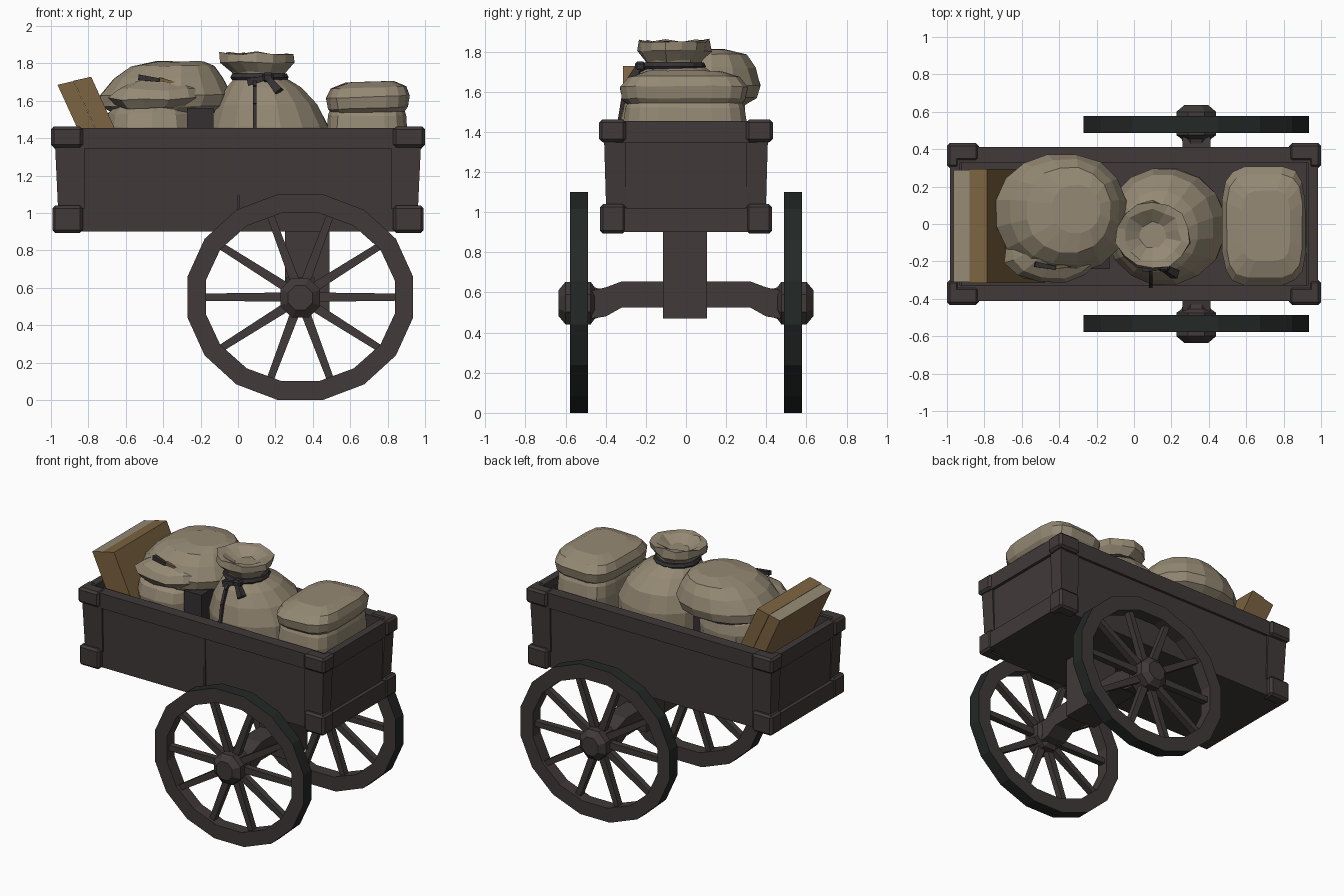
import bpy, bmesh, math, random
from mathutils import Vector, Matrix

if "Cube" in bpy.data.objects:
    bpy.data.objects.remove(bpy.data.objects["Cube"])
random.seed(4)

def material(name, rgb):
    m = bpy.data.materials.new(name)
    m.diffuse_color = (*rgb, 1)
    m.use_nodes = True
    m.node_tree.nodes["Principled BSDF"].inputs["Base Color"].default_value = m.diffuse_color
    return m

WOOD = material("dark_wood", (0.052, 0.041, 0.041))
IRON = material("tyre_black", (0.017, 0.021, 0.020))
SACK = material("sack_cloth", (0.30, 0.25, 0.175))
CRATE = material("brown_board", (0.20, 0.125, 0.052))
CORD = material("dark_cord", (0.035, 0.030, 0.032))

def finish(name, bm, *mats):
    bmesh.ops.recalc_face_normals(bm, faces=bm.faces)
    me = bpy.data.meshes.new(name)
    bm.to_mesh(me)
    bm.free()
    for m in mats:
        me.materials.append(m)
    ob = bpy.data.objects.new(name, me)
    bpy.context.collection.objects.link(ob)
    return ob

def skin(bm, rings, caps=True, closed=False):
    """Join rings of points with quads."""
    rows = [[bm.verts.new(p) for p in r] for r in rings]
    n = len(rows[0])
    faces = []
    for k in range(len(rows) if closed else len(rows) - 1):
        a, b = rows[k], rows[(k + 1) % len(rows)]
        for i in range(n):
            j = (i + 1) % n
            faces.append(bm.faces.new((a[i], a[j], b[j], b[i])))
    if caps and not closed:
        faces += [bm.faces.new(rows[0]), bm.faces.new(rows[-1])]
    return faces

def rect(x0, x1, y0, y1, z):
    return [(x0, y0, z), (x1, y0, z), (x1, y1, z), (x0, y1, z)]

def box(bm, x0, x1, y0, y1, z0, z1, bevel=0):
    t = bmesh.new()
    skin(t, [rect(x0, x1, y0, y1, z0), rect(x0, x1, y0, y1, z1)])
    if bevel:
        bmesh.ops.bevel(t, geom=t.edges[:], offset=bevel, segments=1, affect='EDGES')
    me = bpy.data.meshes.new("tmp")
    t.to_mesh(me)
    t.free()
    bm.from_mesh(me)
    bpy.data.meshes.remove(me)

def beam(bm, p, q, w0, w1, d=None):
    """Tapered square bar from p to q."""
    p, q = Vector(p), Vector(q)
    ax = (q - p).normalized()
    u = ax.cross(Vector((0, 1, 0))).normalized()
    v = ax.cross(u)
    sq = ((-1, -1), (1, -1), (1, 1), (-1, 1))
    skin(bm, [[c + u * a * w / 2 + v * b * (d or w) / 2 for a, b in sq]
              for c, w in ((p, w0), (q, w1))])

def loft(bm, rings, n=14, e=2.0, jitter=0.0, wave=0.0):
    """Stack of superellipse rings (z, cx, cy, rx, ry)."""
    out = []
    for z, cx, cy, rx, ry in rings:
        row = []
        for i in range(n):
            a = 2 * math.pi * (i + 0.5) / n
            c, s = math.cos(a), math.sin(a)
            k = 1 + random.uniform(-jitter, jitter) + (wave if i % 2 else -wave)
            row.append((cx + rx * k * math.copysign(abs(c) ** (2 / e), c),
                        cy + ry * k * math.copysign(abs(s) ** (2 / e), s),
                        z + random.uniform(-jitter, jitter) * 0.2))
        out.append(row)
    skin(bm, out)

def extrude_xz(bm, pts, y0, y1):
    return skin(bm, [[(x, y, z) for x, z in pts] for y in (y0, y1)])

# Cart body: slightly flared side and end panels, floor
bm = bmesh.new()
for s in (-1, 1):
    skin(bm, [[(x, s * y, z) for x, y in ((-.94, a), (.94, a), (.94, .34), (-.94, .34))]
              for z, a in ((.9, .385), (1.40, .395))])
    skin(bm, [[(s * x, y, z) for x, y in ((a, -.36), (a, .36), (.92, .36), (.92, -.36))]
              for z, a in ((.9, .955), (1.40, .965))])
box(bm, -.93, .93, -.36, .36, .9, .97)
finish("cart_box", bm, WOOD)

# Rails round the top and across the bottom ends
bm = bmesh.new()
for s in (-1, 1):
    ya, yb = sorted((s * .33, s * .412))
    xa, xb = sorted((s * .93, s * .985))
    box(bm, -.95, .95, ya, yb, 1.345, 1.455)
    box(bm, xa, xb, -.35, .35, 1.345, 1.455)
    box(bm, xa, xb, -.35, .35, .9, 1.02)
box(bm, -.004, .012, -.397, -.38, .95, 1.35)
finish("rails", bm, WOOD)

# Corner posts with chamfered caps top and bottom
bm = bmesh.new()
for sx in (-1, 1):
    for sy in (-1, 1):
        skin(bm, [[(sx * x, sy * y, z) for x, y in
                   ((.82, .34), (.82, b), (a, b), (a, .30), (.93, .30), (.93, .34))]
                  for z, a, b in ((1.02, .962, .398), (1.36, .978, .408))])
        for z0, z1, o, oy in ((.893, 1.04, .993, .428), (1.35, 1.462, 1.0, .433)):
            for x0, y0 in ((.83, .335), (.935, .30)):
                xa, xb = sorted((sx * x0, sx * o))
                ya, yb = sorted((sy * y0, sy * oy))
                box(bm, xa, xb, ya, yb, z0, z1, .015)
finish("corner_posts", bm, WOOD)

# Axle support post and axle beam
bm = bmesh.new()
box(bm, .25, .49, -.115, .105, .47, .92)
finish("axle_post", bm, WOOD)
bm = bmesh.new()
skin(bm, [[(x, y, z) for x, z in ((.26, a), (.41, a), (.41, b), (.26, b))]
          for y, a, b in ((-.47, .47, .61), (-.40, .48, .625), (-.32, .525, .655),
                          (.32, .525, .655), (.40, .48, .625), (.47, .47, .61))])
finish("axle", bm, WOOD)

# Wheels: sixteen-sided oval rim, ten spokes, octagonal hub
CX, CZ = .333, .55
for side, s in (("front", -1), ("back", 1)):
    bm = bmesh.new()
    rings = []
    for i in range(16):
        a = 2 * math.pi * (i + .5) / 16
        c, d = math.cos(a), math.sin(a)
        rings.append([(CX + rx * c, s * y, CZ + rz * d) for rx, rz, y in
                      ((.615, .561, .487), (.615, .561, .578), (.515, .458, .578), (.515, .458, .487))])
    for k, f in enumerate(skin(bm, rings, closed=True)):
        f.material_index = 1 if k % 4 == 0 else 0
    finish(side + "_wheel_rim", bm, WOOD, IRON)
    bm = bmesh.new()
    for i in range(10):
        a = 2 * math.pi * i / 10
        c, d = math.cos(a), math.sin(a)
        beam(bm, (CX + .07 * c, s * .532, CZ + .07 * d),
             (CX + .53 * c, s * .532, CZ + .47 * d), .05, .038, .045)
    finish(side + "_wheel_spokes", bm, WOOD)
    bm = bmesh.new()
    loft(bm, [(.41, 0, 0, .07, .07), (.455, 0, 0, .085, .085), (.475, 0, 0, .115, .115),
              (.60, 0, 0, .115, .115), (.635, 0, 0, .07, .07)], n=8)
    bm.transform(Matrix.Translation((CX, 0, CZ - .003)) @ Matrix.Rotation(-s * math.pi / 2, 4, 'X'))
    finish(side + "_wheel_hub", bm, WOOD)

# Two leaning boards, the outer one with a pale top edge
bm = bmesh.new()
fs = extrude_xz(bm, [(-.965, 1.685), (-.88, 1.705), (-.575, 1.05), (-.675, 1.05)], -.31, .29)
fs[0].material_index = 1
finish("outer_board", bm, CRATE, SACK)
bm = bmesh.new()
extrude_xz(bm, [(-.88, 1.707), (-.785, 1.728), (-.475, 1.05), (-.575, 1.05)], -.315, .295)
finish("inner_board", bm, CRATE)

# Left sacks: one below, a wide one slumped on top with a front fold
bm = bmesh.new()
loft(bm, [(1.1, -.45, 0, .22, .26), (1.46, -.46, -.01, .25, .30),
          (1.53, -.46, -.01, .24, .28), (1.58, -.45, 0, .2, .24)], e=2.6, jitter=.02)
finish("left_lower_sack", bm, SACK)
bm = bmesh.new()
loft(bm, [(1.52, -.40, .03, .24, .25), (1.57, -.395, .05, .345, .31), (1.63, -.385, .055, .355, .325),
          (1.72, -.37, .065, .295, .285), (1.785, -.35, .075, .225, .23),
          (1.81, -.31, .08, .13, .13)], n=16, e=2.15, jitter=.015)
finish("left_upper_sack", bm, SACK)
bm = bmesh.new()
loft(bm, [(1.56, -.44, -.15, .20, .13), (1.61, -.44, -.17, .26, .145),
          (1.66, -.43, -.16, .23, .13), (1.72, -.40, -.11, .13, .09)], n=12, jitter=.04)
finish("left_sack_fold", bm, SACK)
bm = bmesh.new()
beam(bm, (-.53, -.215, 1.725), (-.42, -.235, 1.71), .03, .02)
box(bm, -.27, -.13, -.24, .1, 1.2, 1.56)
finish("left_sack_cord", bm, CORD)
bm = bmesh.new()
beam(bm, (-.42, -.23, 1.715), (-.32, -.22, 1.69), .02, .012)
finish("left_sack_scrap", bm, CRATE)

# Centre sack: round body, tied neck, ruffled mouth
bm = bmesh.new()
loft(bm, [(1.08, .17, 0, .27, .27), (1.3, .17, -.01, .325, .31), (1.46, .165, -.015, .325, .315),
          (1.58, .155, -.02, .275, .285), (1.67, .14, -.04, .205, .22),
          (1.73, .115, -.06, .13, .14)], n=16, jitter=.01)
finish("centre_sack", bm, SACK)
bm = bmesh.new()
loft(bm, [(1.71, .115, -.065, .12, .13), (1.75, .11, -.065, .145, .14), (1.80, .10, -.06, .195, .18),
          (1.855, .10, -.06, .195, .18), (1.85, .10, -.06, .15, .14),
          (1.80, .10, -.06, .07, .07)], n=14, jitter=.05, wave=.025)
finish("sack_ruffle", bm, SACK)
bm = bmesh.new()
loft(bm, [(1.71, .115, -.065, .15, .155), (1.725, .115, -.065, .16, .165),
          (1.745, .115, -.065, .15, .155)], n=14)
box(bm, .13, .19, -.255, -.2, 1.70, 1.75, .012)
beam(bm, (.16, -.235, 1.72), (.22, -.27, 1.65), .03, .045)
beam(bm, (.14, -.235, 1.72), (.05, -.235, 1.70), .025, .04)
strap = [(.09, -.215, 1.72), (.09, -.268, 1.67), (.09, -.305, 1.58), (.09, -.328, 1.44)]
for p, q in zip(strap, strap[1:]):
    beam(bm, p, q, .02, .02, .03)
finish("sack_cord", bm, CORD)

# Right sacks: two stacked pillows, the upper tilted a little
bm = bmesh.new()
loft(bm, [(1.1, .69, 0, .2, .28), (1.44, .69, -.005, .215, .31),
          (1.52, .69, -.005, .21, .30), (1.58, .69, -.005, .19, .27)], n=16, e=4, jitter=.01)
finish("right_lower_sack", bm, SACK)
bm = bmesh.new()
loft(bm, [(1.53, .695, -.01, .19, .28), (1.56, .695, -.01, .215, .31), (1.62, .695, -.01, .225, .32),
          (1.67, .70, -.01, .205, .28), (1.70, .71, -.01, .13, .19)], n=16, e=4, jitter=.012)
bm.transform(Matrix.Translation((.69, 0, 1.6)) @ Matrix.Rotation(math.radians(-2), 4, 'Y')
             @ Matrix.Translation((-.69, 0, -1.6)))
finish("right_upper_sack", bm, SACK)
